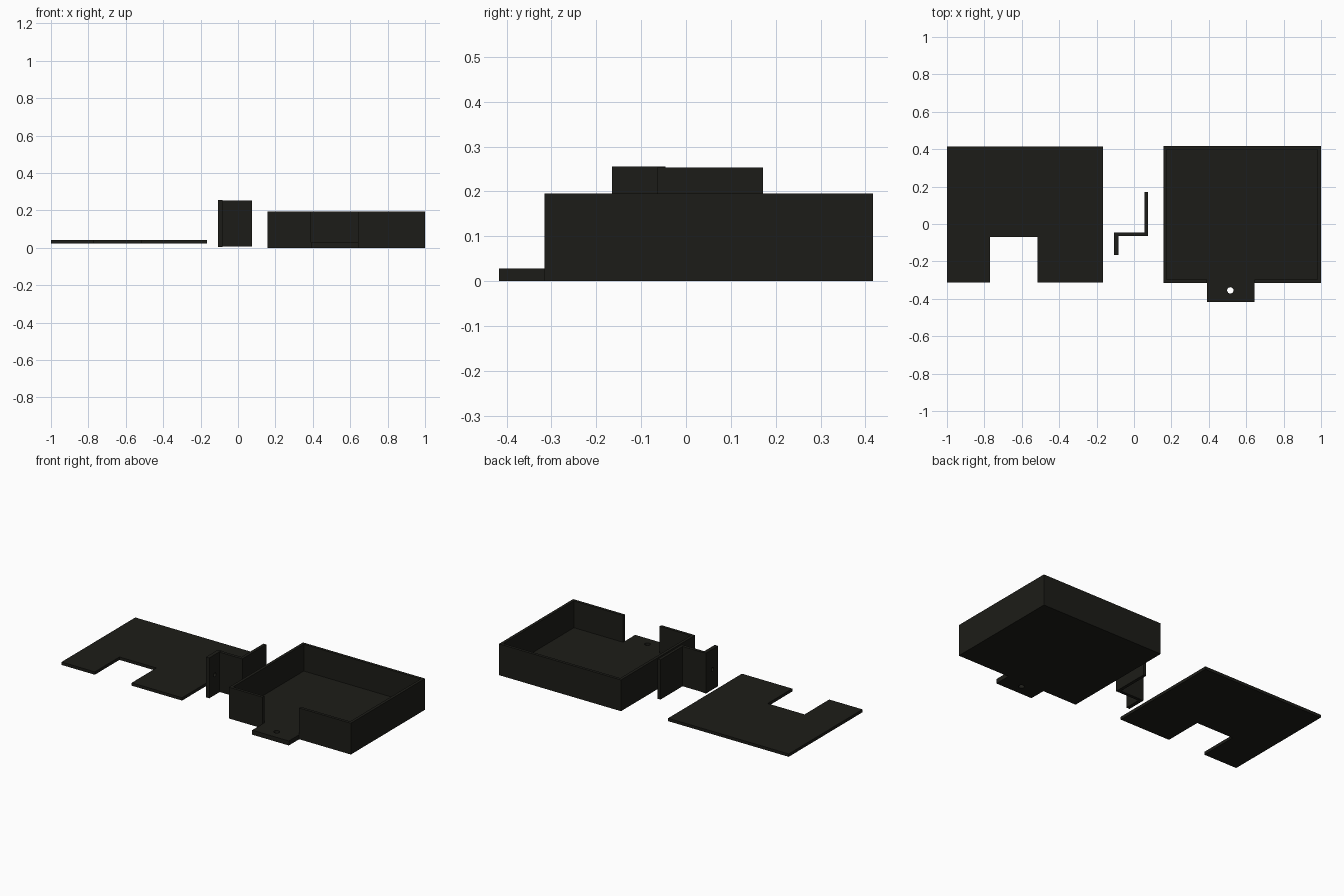
import bpy, bmesh, math
from mathutils import Matrix

if "Cube" in bpy.data.objects:
    bpy.data.objects.remove(bpy.data.objects["Cube"])

mat = bpy.data.materials.new("dark_plastic")
mat.diffuse_color = (0.012, 0.012, 0.009, 1)
mat.use_nodes = True
mat.node_tree.nodes["Principled BSDF"].inputs["Base Color"].default_value = mat.diffuse_color


def prism(name, pts, z0, z1):
    """Extrude a closed xy outline from z0 to z1."""
    bm = bmesh.new()
    face = bm.faces.new([bm.verts.new((x, y, z0)) for x, y in pts])
    ext = bmesh.ops.extrude_face_region(bm, geom=[face])
    bmesh.ops.translate(bm, vec=(0, 0, z1 - z0),
                        verts=[v for v in ext["geom"] if isinstance(v, bmesh.types.BMVert)])
    bmesh.ops.recalc_face_normals(bm, faces=bm.faces)
    me = bpy.data.meshes.new(name)
    bm.to_mesh(me)
    bm.free()
    ob = bpy.data.objects.new(name, me)
    me.materials.append(mat)
    bpy.context.collection.objects.link(ob)
    return ob


def drill(target, centre, radius, axis="Z"):
    """Cut a round screw hole through the target."""
    bm = bmesh.new()
    rot = Matrix.Rotation(math.pi / 2, 4, "Y") if axis == "X" else Matrix()
    bmesh.ops.create_cone(bm, cap_ends=True, segments=24, radius1=radius, radius2=radius,
                          depth=0.08, matrix=Matrix.Translation(centre) @ rot)
    me = bpy.data.meshes.new("hole_cutter")
    bm.to_mesh(me)
    bm.free()
    cutter = bpy.data.objects.new("hole_cutter", me)
    bpy.context.collection.objects.link(cutter)
    cutter.hide_render = True
    cutter.hide_set(True)
    mod = target.modifiers.new("hole", "BOOLEAN")
    mod.operation, mod.object, mod.solver = "DIFFERENCE", cutter, "EXACT"


# Tray dimensions: outer box, notch opening, wall and floor thickness
X0, X1, Y0, Y1, H = 0.157, 1.0, -0.315, 0.417, 0.195
G0, G1, T, F = 0.39, 0.643, 0.018, 0.028

# Tray floor with front screw tab
floor = prism("tray_floor", [(X0, Y0), (G0, Y0), (G0, -0.417), (G1, -0.417), (G1, Y0),
                             (X1, Y0), (X1, Y1), (X0, Y1)], 0, F)
drill(floor, (0.515, -0.355, 0.015), 0.017)

# Tray wall, open at the front above the tab
prism("tray_wall", [(G0, Y0), (X0, Y0), (X0, Y1), (X1, Y1), (X1, Y0), (G1, Y0),
                    (G1, Y0 + T), (X1 - T, Y0 + T), (X1 - T, Y1 - T),
                    (X0 + T, Y1 - T), (X0 + T, Y0 + T), (G0, Y0 + T)], F, H)

# Flat lid with front notch
prism("lid", [(-1, -0.313), (-0.77, -0.313), (-0.77, -0.07), (-0.515, -0.07),
              (-0.515, -0.313), (-0.167, -0.313), (-0.167, 0.415), (-1, 0.415)], 0.024, 0.042)

# Z-shaped bracket: slightly taller drilled flange plus web and rear leg
flange = prism("bracket_flange", [(-0.106, -0.165), (-0.083, -0.165),
                                  (-0.083, -0.046), (-0.106, -0.046)], 0.004, 0.256)
drill(flange, (-0.095, -0.11, 0.13), 0.012, "X")
prism("bracket_web", [(-0.083, -0.065), (0.075, -0.065), (0.075, 0.172), (0.056, 0.172),
                      (0.056, -0.046), (-0.083, -0.046)], 0.006, 0.254)
